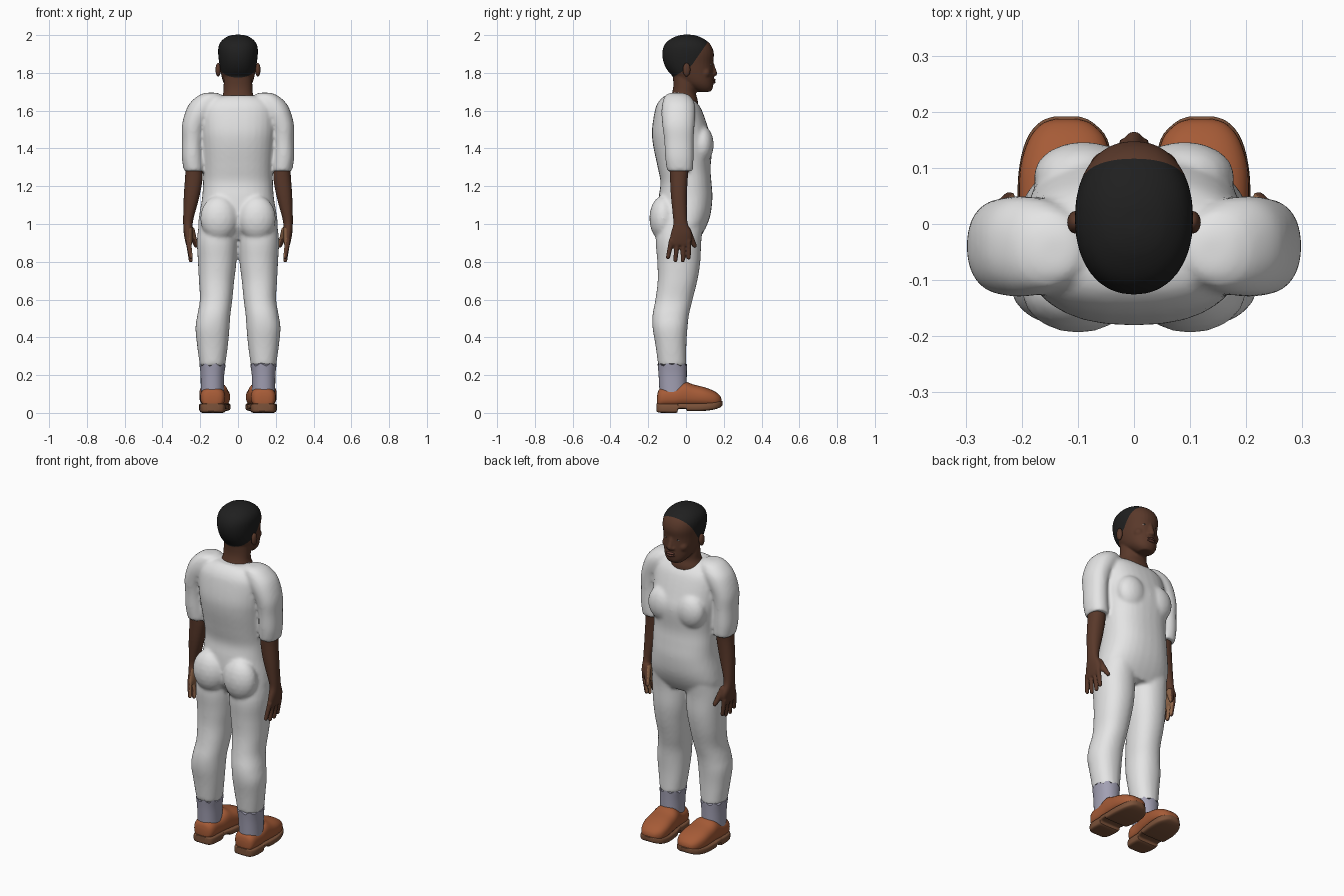
import bpy
import bmesh
import math
from mathutils import Matrix, Vector

cube = bpy.data.objects.get("Cube")
if cube:
    bpy.data.objects.remove(cube, do_unlink=True)


def material(name, *rgb):
    mat = bpy.data.materials.new(name)
    mat.use_nodes = True
    mat.diffuse_color = (*rgb, 1)
    mat.node_tree.nodes["Principled BSDF"].inputs["Base Color"].default_value = (*rgb, 1)
    return mat


WHITE = material("white cloth", 0.78, 0.78, 0.78)
SOCK = material("lavender sock", 0.36, 0.35, 0.45)
SKIN = material("dark brown skin", 0.1, 0.04, 0.023)
PALM = material("palm skin", 0.27, 0.13, 0.065)
HAIR = material("black hair", 0.014, 0.014, 0.014)
LEATHER = material("orange brown leather", 0.38, 0.105, 0.038)
RUBBER = material("brown sole", 0.2, 0.085, 0.042)
EYE = material("eye white", 0.6, 0.57, 0.52)
LIP = material("lip", 0.12, 0.043, 0.03)


def spline(a, b, c, d, t):
    """Catmull-Rom blend of four ring descriptions."""
    return [0.5 * (2 * q + (r - p) * t + (2 * p - 5 * q + 4 * r - s) * t * t
                   + (3 * q - p - 3 * r + s) * t ** 3)
            for p, q, r, s in zip(a, b, c, d)]


def loft(bm, rings, along_y=False, side=1, power=2.2, sides=32, steps=4):
    """Skin rings of (position, x min, x max, v min, v max), in hundredths."""
    fine = []
    last = len(rings) - 1
    for i in range(last):
        quad = [rings[max(0, min(last, i + k))] for k in (-1, 0, 1, 2)]
        fine += [spline(*quad, s / steps) for s in range(steps)]
    fine.append(rings[-1])
    loops = []
    for pos, x0, x1, v0, v1 in fine:
        loop = []
        for k in range(sides):
            a = math.tau * k / sides
            c, s = math.cos(a), math.sin(a)
            x = (x0 + x1) / 2 + (x1 - x0) / 2 * math.copysign(abs(c) ** (2 / power), c)
            v = (v0 + v1) / 2 + (v1 - v0) / 2 * math.copysign(abs(s) ** (2 / power), s)
            co = (x * side, pos, v) if along_y else (x * side, v, pos)
            loop.append(bm.verts.new(Vector(co) / 100))
        loops.append(loop)
    for low, high in zip(loops, loops[1:]):
        for k in range(sides):
            n = (k + 1) % sides
            bm.faces.new((low[k], low[n], high[n], high[k]))
    bm.faces.new(loops[0])
    bm.faces.new(loops[-1])
    return loops


def blob(bm, centre, radii):
    place = Matrix.Translation(centre) @ Matrix.Diagonal((*radii, 1))
    bmesh.ops.create_uvsphere(bm, u_segments=20, v_segments=12, radius=1, matrix=place)


def limb(bm, a, b, ra, rb, count=14):
    """Tapered rounded rod between two points."""
    for i in range(count):
        t = i / (count - 1)
        r = ra + (rb - ra) * t
        blob(bm, Vector(a).lerp(Vector(b), t), (r, r, r))


def finish(name, bm, *mats, voxel=0, smooth=4, sharp=180):
    """Make the object; a voxel size melts its overlapping pieces together."""
    bmesh.ops.recalc_face_normals(bm, faces=bm.faces)
    mesh = bpy.data.meshes.new(name)
    bm.to_mesh(mesh)
    bm.free()
    obj = bpy.data.objects.new(name, mesh)
    bpy.context.collection.objects.link(obj)
    if voxel:
        remesh = obj.modifiers.new("melt", 'REMESH')
        remesh.mode = 'VOXEL'
        remesh.voxel_size = voxel
        relax = obj.modifiers.new("relax", 'SMOOTH')
        relax.iterations = smooth
        graph = bpy.context.evaluated_depsgraph_get()
        mesh = bpy.data.meshes.new_from_object(obj.evaluated_get(graph))
        obj.modifiers.clear()
        obj.data = mesh
    mesh.materials.clear()
    for mat in mats:
        mesh.materials.append(mat)
    mesh.shade_smooth()
    if sharp < 180:
        mesh.set_sharp_from_angle(angle=math.radians(sharp))
    return obj


def mirror_copy(obj):
    twin = obj.copy()
    twin.name = obj.name.replace("left", "right")
    twin.data = obj.data.copy()
    twin.data.transform(Matrix.Scale(-1, 4, (1, 0, 0)))
    twin.data.flip_normals()
    bpy.context.collection.objects.link(twin)


# Shirt and trousers melted into one garment
bm = bmesh.new()
loft(bm, [(168, -9, 9, -11, 0), (166.5, -15, 15, -13, 3), (164, -18, 18, -15, 6),
          (160, -20, 20, -16.5, 8.5), (150, -20, 20, -18, 12), (142, -19.5, 19.5, -17.5, 14),
          (130, -18.5, 18.5, -15, 13), (122, -18.5, 18.5, -13.5, 13.5),
          (114, -19, 19, -14.5, 14), (105, -20.5, 20.5, -15, 13),
          (98, -21, 21, -14, 10.5), (92, -18, 18, -10, 7)], power=2.4)
for s in (1, -1):
    loft(bm, [(169.5, 11, 17, -8, -2), (168, 9, 21, -11, 2), (164, 10, 25.5, -12.5, 4.5),
              (159, 13, 28, -13, 5), (152, 17, 29.7, -12.5, 4.5), (144, 18.5, 29.7, -11.5, 4),
              (135, 18.5, 29.7, -11, 4), (128, 18, 28.7, -10, 3.7)], side=s)
    loft(bm, [(104, 1, 20, -14, 10), (92, 0.3, 21.7, -16, 8.2), (80, 0.8, 21.2, -15.2, 7.6),
              (70, 2, 20.7, -15, 6), (60, 3, 20.2, -16.2, 3.5), (52, 4, 21.5, -17.7, 1.6),
              (45, 4.5, 22.5, -17.7, 0.8), (36, 5.3, 21.7, -16.2, 0.2),
              (25, 6.8, 20.2, -14.7, 0.2)], side=s)
    blob(bm, (s * 0.1, -0.12, 1.03), (0.1, 0.074, 0.12))
    blob(bm, (s * 0.09, 0.085, 1.42), (0.09, 0.062, 0.1))
finish("shirt_and_trousers", bm, WHITE, voxel=0.01, smooth=5)

# Arm and hand, with paler palm side
bm = bmesh.new()
loft(bm, [(134, 19.5, 27.5, -9, 2), (125, 18.7, 28, -8.5, 1), (115, 20.3, 28.7, -8, 0.5),
          (105, 23, 29, -7, 0.5), (100, 24, 29, -6.7, 1), (95, 24, 28.7, -8, 3),
          (90, 24.2, 27.8, -9, 2.7), (88.5, 25, 27.2, -8, 2)])
for base, tip, end in ((-0.077, -0.095, 0.825), (-0.046, -0.056, 0.808),
                       (-0.015, -0.017, 0.808), (0.014, 0.014, 0.822)):
    limb(bm, (0.263, base, 0.91), (0.25, tip, end), 0.0145, 0.0115)
limb(bm, (0.25, 0.005, 0.965), (0.222, 0.046, 0.885), 0.022, 0.012)
arm = finish("left_arm", bm, SKIN, PALM, voxel=0.005, smooth=3)
for face in arm.data.polygons:
    face.material_index = int(face.normal.x < -0.45 and face.center.z < 0.98)
mirror_copy(arm)

# Sock with ragged top edge
bm = bmesh.new()
loops = loft(bm, [(25.5, 6.5, 20.4, -15, 0.5), (20, 7.3, 19.8, -14.5, 0.4),
                  (10, 7.5, 19.7, -14, 0.4)])
for k, vert in enumerate(loops[0]):
    vert.co.z += 0.008 * math.sin(k * 1.7)
mirror_copy(finish("left_sock", bm, SOCK, sharp=50))

# Shoe upper and sole
bm = bmesh.new()
loft(bm, [(-15.3, 11, 16, 5, 9), (-14.5, 8.5, 18.5, 3, 12), (-12, 7, 19.8, 3, 13.5),
          (-6, 6.5, 20.2, 3, 14), (-1, 5.5, 20.4, 3, 16.5), (4, 4.8, 20.5, 3, 15),
          (10, 4.2, 20.3, 3, 13.5), (15, 5, 18.8, 3, 11.5), (17.8, 7.5, 16.5, 4, 9.3),
          (18.7, 10, 14, 5, 7.5)], along_y=True, power=2.5)
mirror_copy(finish("left_shoe", bm, LEATHER))
bm = bmesh.new()
loft(bm, [(-15.7, 10, 17, 1, 5), (-14.5, 7.7, 19, 0.2, 5), (-11, 6.7, 20.2, 0, 5),
          (-5, 6.5, 20.3, 0, 5), (-4, 6.3, 20.4, 2, 5), (0, 5.3, 20.6, 2, 5),
          (1, 5, 20.7, 1, 5), (9, 4, 20.6, 1, 5.2), (15, 4.7, 19.2, 1.8, 5.8),
          (18.2, 7.5, 16.7, 3, 6.3), (19.2, 10, 14, 4, 6.2)], along_y=True, power=5)
mirror_copy(finish("left_sole", bm, RUBBER, sharp=40))

# Head and neck
bm = bmesh.new()
loft(bm, [(200.2, -2, 2, -2, 3), (199.3, -5.5, 5.5, -5.5, 6.8), (197, -8.7, 8.7, -9.5, 11),
          (194, -10.3, 10.3, -11.8, 13.6), (190, -10.5, 10.5, -12.6, 14.8),
          (185, -9.9, 9.9, -11.7, 14.3), (180, -9.1, 9.1, -8.8, 14.5),
          (175, -7.8, 7.8, -3, 14.5), (172, -6, 6, 2, 14.2), (170, -3.8, 3.8, 6, 13)])
loft(bm, [(184, -7, 7, -7.5, 4), (174, -7.6, 7.6, -6.7, 5.2), (169, -7.9, 7.9, -7.5, 5.3),
          (165, -9.5, 9.5, -9, 6.3), (160, -10, 10, -10, 6)])
limb(bm, (0, 0.138, 1.85), (0, 0.15, 1.797), 0.01, 0.016)
for s in (1, -1):
    blob(bm, (s * 0.015, 0.143, 1.793), (0.011, 0.013, 0.01))
    blob(bm, (s * 0.05, 0.1, 1.8), (0.03, 0.03, 0.03))
blob(bm, (0, 0.138, 1.757), (0.03, 0.014, 0.016))
head = finish("head", bm, SKIN, HAIR, voxel=0.006, smooth=4)

# Hairline cut by two planes
planes = [(Vector((0, 0.11, 1.955)), Vector((0, -0.115, 0.08))),
          (Vector((0, 0.03, 1.84)), Vector((0, -0.065, 0.1)))]
bm = bmesh.new()
bm.from_mesh(head.data)
for point, normal in planes:
    bmesh.ops.bisect_plane(bm, geom=bm.verts[:] + bm.edges[:] + bm.faces[:],
                           plane_co=point, plane_no=normal)
for face in bm.faces:
    middle = face.calc_center_median()
    face.material_index = int(all((middle - p).dot(n) > 0 for p, n in planes))
bm.to_mesh(head.data)
bm.free()

# Ears, eyes and lips
for name, mat, centre, radii in (
        ("left_ear", SKIN, (0.105, 0.003, 1.817), (0.014, 0.02, 0.036)),
        ("left_eye", EYE, (0.036, 0.125, 1.845), (0.014, 0.011, 0.006)),
        ("left_iris", HAIR, (0.036, 0.132, 1.845), (0.006, 0.005, 0.0058))):
    bm = bmesh.new()
    blob(bm, centre, radii)
    mirror_copy(finish(name, bm, mat))
bm = bmesh.new()
for height in (1.763, 1.75):
    blob(bm, (0, 0.146, height), (0.026, 0.01, 0.0075))
finish("lips", bm, LIP)
